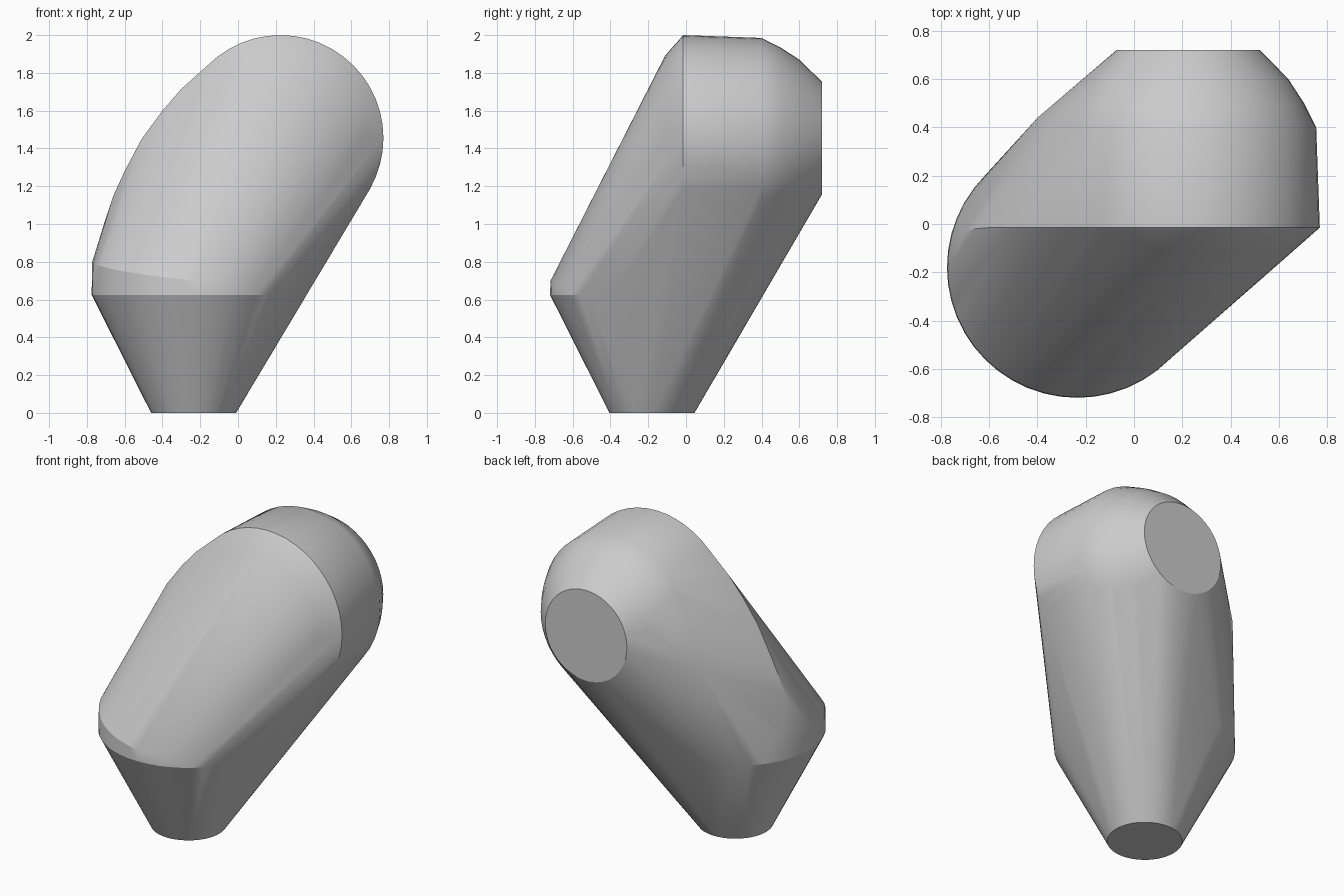
import bpy, bmesh, math
from mathutils import Vector

if "Cube" in bpy.data.objects:
    bpy.data.objects.remove(bpy.data.objects["Cube"], do_unlink=True)

SIDES = 48
foot = Vector((-0.235, -0.18, 0))     # axis of the upright end
head = Vector((0.225, 0, 1.455))      # axis of the horizontal end
bm = bmesh.new()


def ring(centre, radius, axis, slope=(0, 0)):
    """Circle of points around the z or y axis, optionally tilted."""
    for i in range(SIDES):
        a = math.tau * i / SIDES
        u, v = radius * math.cos(a), radius * math.sin(a)
        if axis == "z":
            offset = Vector((u, v, slope[0] * u + slope[1] * v))
        else:
            offset = Vector((u, 0, v))
        bm.verts.new(centre + offset)


# Upright tapered end: small base, wide rim, tilted upper rim
ring(foot, 0.225, "z")
ring(foot + Vector((0, 0, 0.625)), 0.54, "z")
ring(foot + Vector((0, 0, 0.745)), 0.537, "z", (-0.10, 0.083))

# Horizontal end: front bevel, drum and rounded back with flat cap
for y, radius in [(-0.11, 0.437), (-0.015, 0.545), (0.4, 0.53),
                  (0.5, 0.48), (0.6, 0.415), (0.72, 0.298)]:
    ring(head + Vector((0, y, 0)), radius, "y")

# Swollen shoulder on the outside of the bend
for x, y, z in [(-0.70, -0.03, 1.03), (-0.66, -0.02, 1.15), (-0.60, -0.015, 1.28),
                (-0.51, -0.015, 1.45), (-0.40, -0.015, 1.60), (-0.30, -0.015, 1.715),
                (-0.20, -0.015, 1.80), (-0.10, -0.015, 1.88), (0.0, -0.015, 1.94),
                (-0.40, 0.44, 1.30), (-0.33, 0.44, 1.50)]:
    bm.verts.new((x, y, z))

# Wrap everything in one convex skin
hull = bmesh.ops.convex_hull(bm, input=bm.verts[:])
loose = {g for g in hull["geom_interior"] + hull["geom_unused"]
         if isinstance(g, bmesh.types.BMVert)}
bmesh.ops.delete(bm, geom=list(loose), context="VERTS")
bmesh.ops.dissolve_limit(bm, angle_limit=math.radians(0.5),
                         verts=bm.verts[:], edges=bm.edges[:])
bmesh.ops.recalc_face_normals(bm, faces=bm.faces[:])

mesh = bpy.data.meshes.new("bent_body")
bm.to_mesh(mesh)
bm.free()
body = bpy.data.objects.new("bent_body", mesh)
bpy.context.collection.objects.link(body)

# Plain grey material
grey = bpy.data.materials.new("light_grey")
grey.use_nodes = True
colour = (0.6, 0.6, 0.6, 1)
grey.diffuse_color = colour
for node in grey.node_tree.nodes:
    if node.type == "BSDF_PRINCIPLED":
        node.inputs["Base Color"].default_value = colour
mesh.materials.append(grey)

bpy.ops.object.select_all(action="DESELECT")
body.select_set(True)
bpy.context.view_layer.objects.active = body
bpy.ops.object.shade_smooth_by_angle(angle=math.radians(25))
